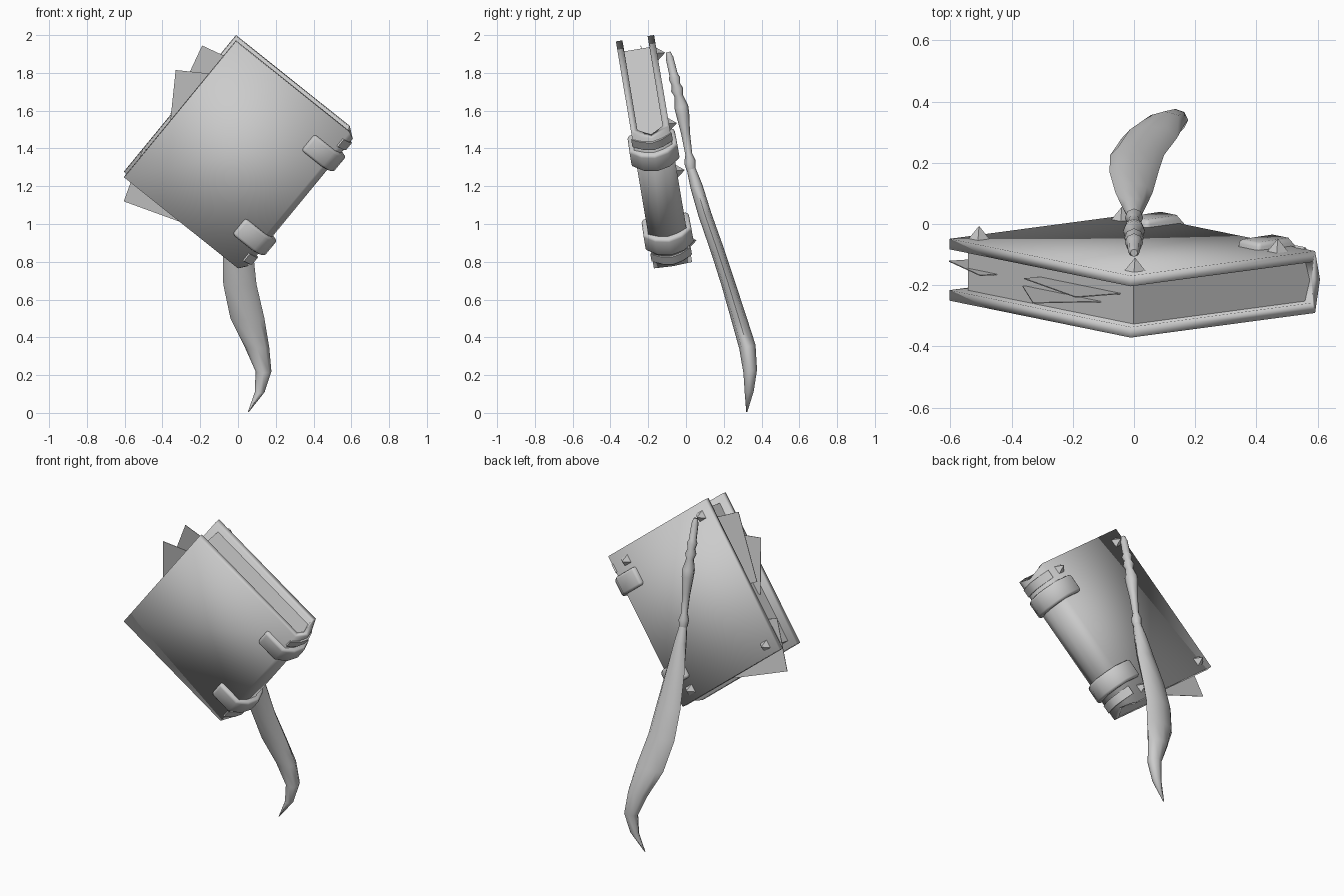
import bpy, bmesh, math
from mathutils import Matrix, Vector

if "Cube" in bpy.data.objects:
    bpy.data.objects.remove(bpy.data.objects["Cube"])

gray = bpy.data.materials.new("plain gray")
gray.use_nodes = True
COLOUR = (0.6, 0.6, 0.6, 1)
gray.diffuse_color = COLOUR
gray.node_tree.nodes["Principled BSDF"].inputs["Base Color"].default_value = COLOUR

# Book frame: u runs spine to fore edge, v along the spine, w front to back
turn, lean = math.radians(51), math.radians(9.5)
st, ct, sl, cl = math.sin(turn), math.cos(turn), math.sin(lean), math.cos(lean)
BOOK = Matrix(((-st, ct, 0, 0),
               (-ct * sl, -st * sl, cl, -0.17),
               (ct * cl, st * cl, sl, 0.765),
               (0, 0, 0, 1)))
WIDTH, LENGTH, THICK = 0.775, 0.94, 0.205
MID = THICK / 2


def finish(name, bm, matrix=None, angle=None, bevel=0):
    bmesh.ops.recalc_face_normals(bm, faces=bm.faces)
    if bevel:
        bmesh.ops.bevel(bm, geom=[e for e in bm.edges if e.calc_face_angle(0) > 0.9],
                        offset=bevel, segments=2, profile=0.5, affect='EDGES')
    mesh = bpy.data.meshes.new(name)
    if matrix:
        bm.transform(matrix)
    bm.to_mesh(mesh)
    bm.free()
    mesh.materials.append(gray)
    obj = bpy.data.objects.new(name, mesh)
    bpy.context.collection.objects.link(obj)
    bpy.ops.object.select_all(action='DESELECT')
    obj.select_set(True)
    bpy.context.view_layer.objects.active = obj
    if angle is None:
        bpy.ops.object.shade_smooth()
    elif angle:
        bpy.ops.object.shade_smooth_by_angle(angle=math.radians(angle))
    return obj


def extrude(profile, v0, v1):
    """Extrude a (u, w) outline along v."""
    bm = bmesh.new()
    face = bm.faces.new([bm.verts.new((u, v0, w)) for u, w in profile])
    new = bmesh.ops.extrude_face_region(bm, geom=[face])["geom"]
    for x in new:
        if isinstance(x, bmesh.types.BMVert):
            x.co.y = v1
    return bm


def mirrored(half):
    """Complete a half outline across the middle of the thickness."""
    return half + [(u, THICK - w) for u, w in reversed(half) if abs(w - MID) > 1e-5]


# Cover: one wrapped board, its spine a little shorter than the boards
outer = mirrored([(WIDTH, 0), (0, 0), (-0.03, 0.05), (-0.045, MID)])
inner = mirrored([(WIDTH, 0.035), (0.01, 0.035), (-0.01, MID)])
bm = extrude(outer + inner[::-1], 0, LENGTH)
for vert in bm.verts:
    if vert.co.x < -0.001:
        vert.co.y += 0.03 if vert.co.y < LENGTH / 2 else -0.03
finish("cover", bm, BOOK)

# Page block
pages = mirrored([(0.73, 0.034), (0.01, 0.034), (-0.012, MID)])
finish("page_block", extrude(pages, 0.04, LENGTH - 0.04), BOOK, angle=40)

# Straps and raised bands round the spine, at both ends
strap = mirrored([(0.14, 0.01), (0.135, -0.024), (0, -0.026), (-0.055, 0.03), (-0.078, MID)])
band = mirrored([(0.02, 0.01), (0, -0.006), (-0.04, 0.05), (-0.056, MID)])
for end in ("lower", "upper"):
    for part, outline, a, b, bev in (("strap", strap, 0.125, 0.235, 0.014),
                                     ("spine_band", band, 0.05, 0.1, 0)):
        if end == "upper":
            a, b = LENGTH - b, LENGTH - a
        finish(end + "_" + part, extrude(outline, a, b), BOOK, angle=50, bevel=bev)

# Pyramid studs on the back board
for u in (0.1, 0.7):
    for v in (0.06, 0.87):
        bm = bmesh.new()
        bmesh.ops.create_cone(bm, segments=4, radius1=0.036, radius2=0, depth=0.045, cap_ends=True)
        place = Matrix.Translation((u, v, THICK + 0.02)) @ Matrix.Rotation(math.pi / 4, 4, 'Z')
        finish("stud", bm, BOOK @ place, angle=0)

# Loose sheets: outer corner (x, z), direction of one edge, size, depth in the book
for x, z, deg, a, b, w in ((-0.19, 1.945, -25, 0.3, 0.4, 0.125),
                           (-0.33, 1.815, -6, 0.3, 0.32, 0.085),
                           (-0.605, 1.12, -20, 0.4, 0.3, 0.105)):
    up = 1 if z < 1.5 else -1
    d = math.radians(deg)
    along = Vector((math.cos(d), math.sin(d)))
    across = Vector((-along.y, along.x)) * up
    corner = Vector((x, z))
    bm = bmesh.new()
    ring = []
    for p in (corner, corner + along * a, corner + along * a + across * b, corner + across * b):
        height = (p.y - 0.765 - w * sl) / cl
        ring.append(bm.verts.new((p.x, -0.17 + w * cl - height * sl, p.y)))
    face = bm.faces.new(ring)
    solid = bmesh.ops.extrude_face_region(bm, geom=[face])["geom"]
    bmesh.ops.translate(bm, vec=(0, 0.003, 0),
                        verts=[g for g in solid if isinstance(g, bmesh.types.BMVert)])
    finish("loose_sheet", bm, angle=0)


def loft(name, rows, sides=8):
    """Skin elliptical rings given as (z, x, y, half width, half depth)."""
    bm = bmesh.new()
    rings = []
    for z, x, y, rx, ry in rows:
        rings.append([bm.verts.new((x + rx * math.cos(t), y + ry * math.sin(t), z + 0.25 * ry * math.sin(t)))
                      for t in (math.tau * i / sides for i in range(sides))])
    for r0, r1 in zip(rings, rings[1:]):
        for i in range(sides):
            j = (i + 1) % sides
            bm.faces.new((r0[i], r0[j], r1[j], r1[i]))
    bm.faces.new(rings[0])
    bm.faces.new(rings[-1])
    finish(name, bm, angle=60)


# Turned handle: radii along a slightly bent line
handle = []
for z, r in ((1.91, 0.012), (1.88, 0.02), (1.79, 0.022), (1.77, 0.03), (1.74, 0.022),
             (1.71, 0.032), (1.68, 0.022), (1.62, 0.036), (1.58, 0.034), (1.48, 0.023),
             (1.37, 0.018), (1.33, 0.03), (1.29, 0.024)):
    y = -0.02 - (z - 1.6) * (0.24 if z > 1.6 else 0.15)
    handle.append((z, 0, y, r, r))
loft("handle", handle)

# Curved tail, broad in the middle and hooked at the tip
loft("tail", [(1.3, 0, 0.025, 0.022, 0.022), (1.2, 0, 0.055, 0.038, 0.032),
              (1.05, 0, 0.1, 0.06, 0.034), (0.85, 0, 0.17, 0.08, 0.035),
              (0.68, 0.01, 0.225, 0.088, 0.036), (0.5, 0.05, 0.28, 0.09, 0.04),
              (0.35, 0.1, 0.325, 0.065, 0.043), (0.22, 0.135, 0.34, 0.042, 0.036),
              (0.11, 0.115, 0.335, 0.026, 0.024), (0.005, 0.055, 0.322, 0.003, 0.003)])
